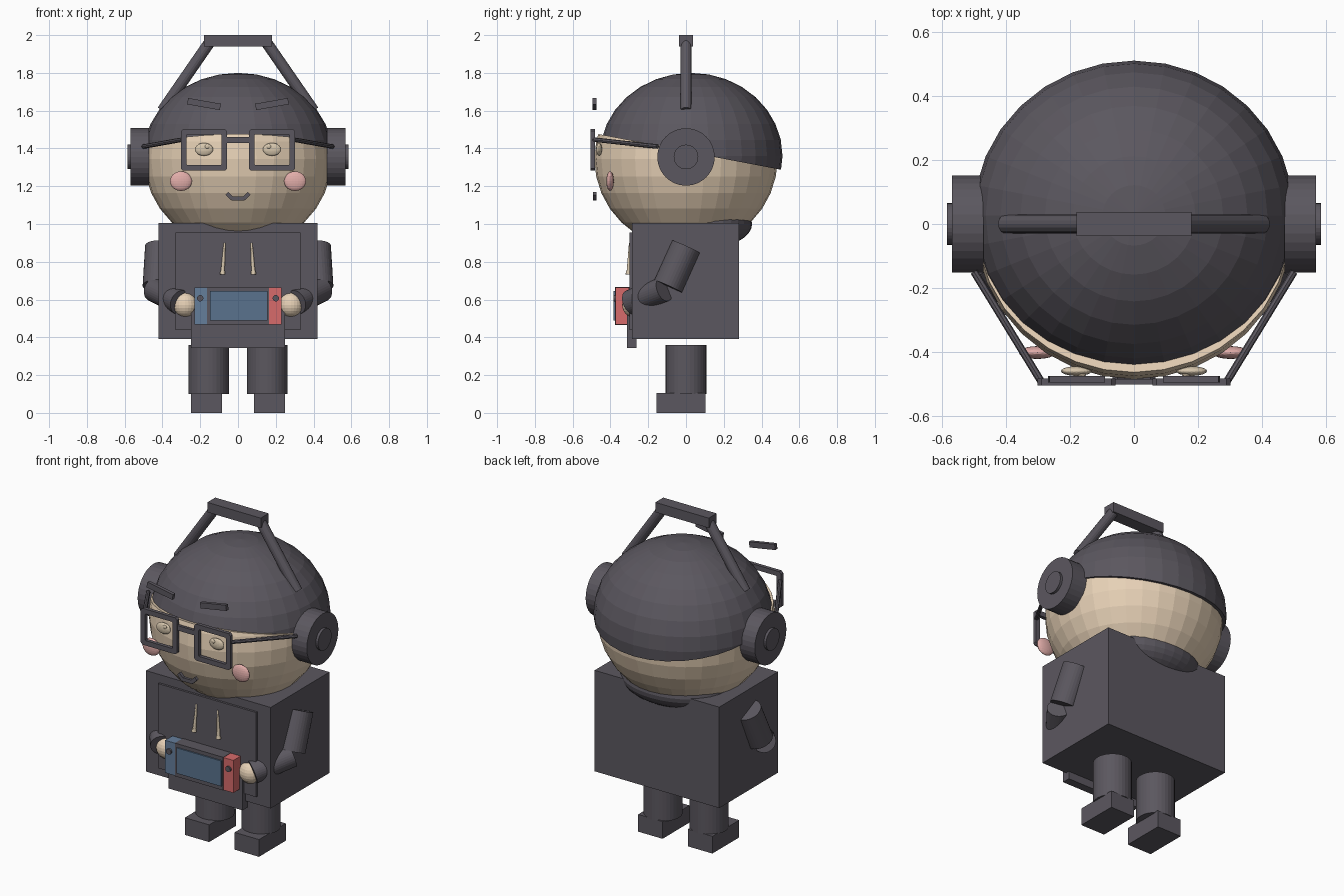
import bpy, bmesh, math
from mathutils import Vector, Matrix

if "Cube" in bpy.data.objects:
    bpy.data.objects.remove(bpy.data.objects["Cube"])


def material(name, rgb):
    m = bpy.data.materials.new(name)
    m.diffuse_color = (*rgb, 1)
    m.use_nodes = True
    m.node_tree.nodes["Principled BSDF"].inputs["Base Color"].default_value = m.diffuse_color
    return m


DARK = material("charcoal", (0.105, 0.096, 0.115))
SKIN = material("skin", (0.80, 0.64, 0.47))
BEIGE = material("beige", (0.68, 0.57, 0.42))
PINK = material("blush", (0.76, 0.42, 0.40))
BLUE = material("blue", (0.13, 0.21, 0.33))
SCREEN = material("screen blue", (0.10, 0.17, 0.27))
RED = material("red", (0.68, 0.145, 0.145))


def finish(bm, name, mat, smooth=False):
    bmesh.ops.recalc_face_normals(bm, faces=bm.faces)
    for f in bm.faces:
        f.smooth = smooth
    me = bpy.data.meshes.new(name)
    bm.to_mesh(me)
    bm.free()
    me.materials.append(mat)
    ob = bpy.data.objects.new(name, me)
    bpy.context.collection.objects.link(ob)
    return ob


def box(name, mat, x0, x1, y0, y1, z0, z1, tilt=0):
    bm = bmesh.new()
    c = Vector(((x0 + x1) / 2, (y0 + y1) / 2, (z0 + z1) / 2))
    m = Matrix.Translation(c) @ Matrix.Rotation(tilt, 4, 'Y') @ Matrix.Diagonal(
        (abs(x1 - x0), y1 - y0, z1 - z0, 1))
    bmesh.ops.create_cube(bm, size=1, matrix=m)
    return finish(bm, name, mat)


def ball(name, mat, c, r, seg=32, rings=16, cut=None):
    bm = bmesh.new()
    bmesh.ops.create_uvsphere(bm, u_segments=seg, v_segments=rings, radius=1,
                              matrix=Matrix.Translation(c) @ Matrix.Diagonal((*r, 1)))
    if cut:  # remove one side of a plane and cap the opening
        res = bmesh.ops.bisect_plane(bm, geom=bm.verts[:] + bm.edges[:] + bm.faces[:],
                                     plane_co=cut[0], plane_no=cut[1], clear_outer=True)
        edges = [e for e in res["geom_cut"] if isinstance(e, bmesh.types.BMEdge)]
        bmesh.ops.holes_fill(bm, edges=edges)
    return finish(bm, name, mat)


def rod(name, mat, a, b, r0, r1=None, seg=32):
    a, b = Vector(a), Vector(b)
    d = b - a
    bm = bmesh.new()
    m = Matrix.Translation((a + b) / 2) @ d.to_track_quat('Z', 'Y').to_matrix().to_4x4()
    bmesh.ops.create_cone(bm, cap_ends=True, segments=seg, radius1=r0,
                          radius2=r0 if r1 is None else r1, depth=d.length, matrix=m)
    return finish(bm, name, mat)


def frame(name, mat, x0, x1, z0, z1, y0, y1, t, c):
    # Rectangular rim with clipped outer corners
    def ring(a, b, lo, hi, k):
        return [(a + k, lo), (b - k, lo), (b, lo + k), (b, hi - k),
                (b - k, hi), (a + k, hi), (a, hi - k), (a, lo + k)]
    outer = ring(x0, x1, z0, z1, c)
    inner = ring(x0 + t, x1 - t, z0 + t, z1 - t, 0.004)
    bm = bmesh.new()
    loops = [[bm.verts.new((x, y, z)) for x, z in pts]
             for pts, y in ((outer, y0), (inner, y0), (inner, y1), (outer, y1))]
    for i in range(4):
        p, q = loops[i], loops[(i + 1) % 4]
        for j in range(8):
            k = (j + 1) % 8
            bm.faces.new((p[j], p[k], q[k], q[j]))
    return finish(bm, name, mat)


# Head and hair cap, both cut by one tilted hairline plane
line_no = Vector((0, 0.19, 1)).normalized()
ball("head", SKIN, (0, 0, 1.345), (0.497, 0.485, 0.475),
     cut=((0, 0, 1.388), line_no))
ball("hair", DARK, (0, 0.027, 1.36), (0.502, 0.484, 0.44),
     cut=((0, 0, 1.383), -line_no))
ball("hood", DARK, (0, 0.10, 1.0), (0.33, 0.25, 0.13))

# Torso, front panel and pouch
box("torso", DARK, -0.42, 0.42, -0.285, 0.28, 0.39, 1.005)
box("front_panel", DARK, -0.33, 0.33, -0.298, -0.28, 0.44, 0.955)
box("pouch", DARK, -0.25, 0.25, -0.312, -0.262, 0.343, 0.58)

# Headphone band
box("headband_top", DARK, -0.18, 0.18, -0.038, 0.038, 1.94, 2.0)

# Glasses bridge and mouth
box("glasses_bridge", DARK, -0.065, 0.065, -0.502, -0.485, 1.43, 1.46)
box("mouth_middle", DARK, -0.035, 0.035, -0.492, -0.474, 1.124, 1.146)

for s, side in ((-1, "left"), (1, "right")):
    # Headphones
    rod(side + "_headband_arm", DARK, (s * 0.155, 0, 1.955), (s * 0.40, 0, 1.60), 0.03, seg=16)
    rod(side + "_ear_cup", DARK, (s * 0.47, 0, 1.355), (s * 0.57, 0, 1.355), 0.152)
    rod(side + "_ear_cap", DARK, (s * 0.56, 0, 1.355), (s * 0.585, 0, 1.355), 0.065)
    # Face
    box(side + "_eyebrow", DARK, s * 0.18 - 0.088, s * 0.18 + 0.088, -0.496, -0.475,
        1.618, 1.652, tilt=-s * math.radians(10))
    ball(side + "_eye", BEIGE, (s * 0.18, -0.46, 1.395), (0.048, 0.015, 0.034), 24, 12)
    ball(side + "_eye_glint", BEIGE, (s * 0.163, -0.472, 1.41), (0.013, 0.006, 0.011), 16, 8)
    ball(side + "_cheek", PINK, (s * 0.302, -0.402, 1.227), (0.058, 0.02, 0.052), 24, 12)
    box(side + "_mouth_corner", DARK, s * 0.045 - 0.02, s * 0.045 + 0.02, -0.492, -0.474,
        1.137, 1.159, tilt=-s * math.radians(45))
    # Glasses
    xs = sorted((s * 0.058, s * 0.302))
    frame(side + "_glasses_rim", DARK, xs[0], xs[1], 1.282, 1.504, -0.505, -0.483, 0.03, 0.012)
    rod(side + "_glasses_arm", DARK, (s * 0.292, -0.49, 1.447), (s * 0.50, -0.15, 1.41),
        0.012, seg=8)
    # Arms and hands
    rod(side + "_upper_arm", DARK, (s * 0.412, 0, 0.88), (s * 0.425, -0.095, 0.67), 0.08)
    rod(side + "_forearm", DARK, (s * 0.445, -0.115, 0.655), (s * 0.305, -0.295, 0.585), 0.066)
    ball(side + "_hand", SKIN, (s * 0.28, -0.278, 0.572), (0.066, 0.06, 0.066), 24, 12)
    # Legs and feet
    rod(side + "_leg", DARK, (s * 0.155, 0, 0.10), (s * 0.155, 0, 0.36), 0.108)
    box(side + "_foot", DARK, s * 0.168 - 0.082, s * 0.168 + 0.082, -0.155, 0.103, 0, 0.105)
    # Drawstrings with flared tips
    rod(side + "_drawstring", BEIGE, (s * 0.081, -0.304, 0.75), (s * 0.071, -0.297, 0.90),
        0.010, 0.005, seg=12)
    rod(side + "_drawstring_tip", BEIGE, (s * 0.082, -0.306, 0.733), (s * 0.081, -0.305, 0.752),
        0.015, 0.012, seg=12)
    # Console grips and sticks
    xs = sorted((s * 0.162, s * 0.23))
    box(side + "_console_grip", BLUE if s < 0 else RED, xs[0], xs[1],
        -0.373, -0.303, 0.467, 0.665)
    rod(side + "_console_stick", DARK, (s * 0.2, -0.365, 0.607), (s * 0.2, -0.384, 0.607),
        0.017, seg=16)

# Handheld console body and screen
box("console_body", DARK, -0.163, 0.163, -0.375, -0.30, 0.465, 0.667)
box("console_screen", SCREEN, -0.148, 0.155, -0.383, -0.374, 0.49, 0.645)
